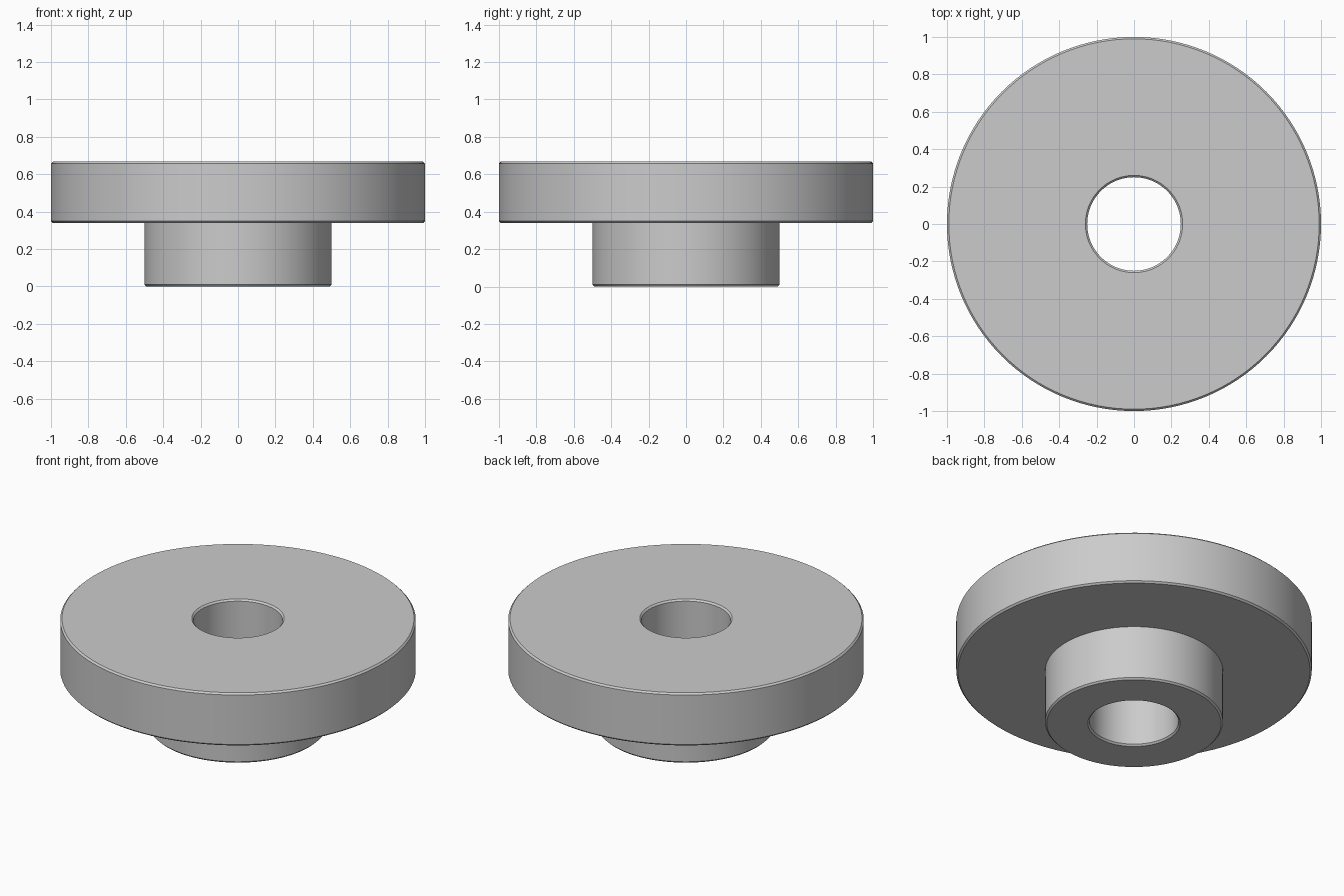
import bpy
import bmesh
from math import radians, tau
from mathutils import Vector

cube = bpy.data.objects.get("Cube")
if cube:
    bpy.data.objects.remove(cube, do_unlink=True)

# Plain grey finish
grey = bpy.data.materials.new("light_grey")
grey.use_nodes = True
colour = (0.6, 0.6, 0.6, 1)
grey.diffuse_color = colour
grey.node_tree.nodes["Principled BSDF"].inputs["Base Color"].default_value = colour

BORE, HUB, RIM = 0.25, 0.5, 1.0
STEP, TOP = 0.34, 0.667
EDGE = 0.01

# Half section of the flanged bush: (radius, height, chamfered corner)
corners = [(BORE, 0, True), (HUB, 0, True), (HUB, STEP, False),
           (RIM, STEP, True), (RIM, TOP, True), (BORE, TOP, True)]


def chamfered(points, size):
    """Cut the marked corners of a closed outline."""
    outline = []
    for i, (r, z, cut) in enumerate(points):
        here = Vector((r, 0, z))
        if not cut:
            outline.append(here)
            continue
        for r2, z2, _ in (points[i - 1], points[(i + 1) % len(points)]):
            outline.append(here + (Vector((r2, 0, z2)) - here).normalized() * size)
    return outline


# Revolve the section around the vertical axis
bm = bmesh.new()
verts = [bm.verts.new(p) for p in chamfered(corners, EDGE)]
edges = [bm.edges.new((v, verts[(i + 1) % len(verts)])) for i, v in enumerate(verts)]
bmesh.ops.spin(bm, geom=verts + edges, cent=(0, 0, 0), axis=(0, 0, 1),
               angle=tau, steps=128, use_merge=True)
bmesh.ops.remove_doubles(bm, verts=bm.verts, dist=0.0001)
bmesh.ops.recalc_face_normals(bm, faces=bm.faces)
mesh = bpy.data.meshes.new("flanged_bush")
bm.to_mesh(mesh)
bm.free()
mesh.materials.append(grey)

bush = bpy.data.objects.new("flanged_bush", mesh)
bpy.context.collection.objects.link(bush)
bpy.ops.object.select_all(action="DESELECT")
bush.select_set(True)
bpy.context.view_layer.objects.active = bush
bpy.ops.object.shade_smooth_by_angle(angle=radians(30))
